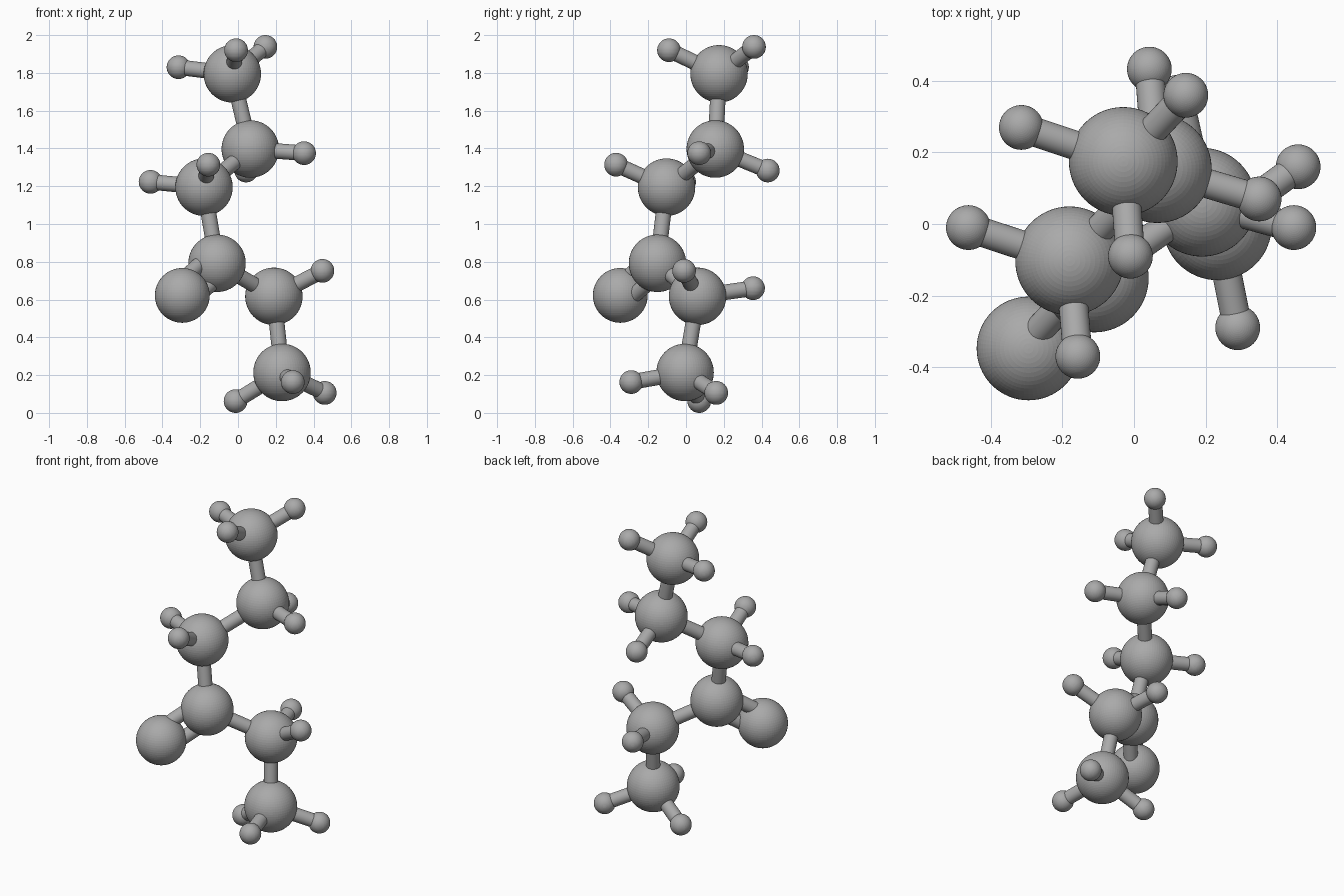
import bpy
from mathutils import Vector

cube = bpy.data.objects.get("Cube")
if cube:
    bpy.data.objects.remove(cube, do_unlink=True)

grey = bpy.data.materials.new("plain grey")
grey.use_nodes = True
colour = (0.4, 0.4, 0.4, 1)
grey.diffuse_color = colour
grey.node_tree.nodes["Principled BSDF"].inputs["Base Color"].default_value = colour

CARBON_R, OXYGEN_R, HYDROGEN_R, BOND_R = 0.152, 0.145, 0.0625, 0.041


def ball(name, centre, radius):
    bpy.ops.mesh.primitive_uv_sphere_add(segments=64, ring_count=32, radius=radius, location=centre)
    obj = bpy.context.object
    obj.name = name
    obj.data.materials.append(grey)


def bond(name, start, end, offset=Vector()):
    a, b = Vector(start) + offset, Vector(end) + offset
    bpy.ops.mesh.primitive_cylinder_add(vertices=32, radius=BOND_R, depth=(b - a).length,
                                        location=(a + b) / 2)
    obj = bpy.context.object
    obj.name = name
    obj.rotation_euler = (b - a).to_track_quat("Z", "Y").to_euler()
    obj.data.materials.append(grey)
    bpy.ops.object.shade_smooth_by_angle()


# Carbon chain from top to bottom, each with its own hydrogens
chain = [
    ((-0.03, 0.175, 1.795), [(-0.315, 0.27, 1.83), (-0.01, -0.09, 1.92), (0.145, 0.36, 1.9375)]),
    ((0.065, 0.155, 1.397), [(0.35, 0.07, 1.375), (0.043, 0.433, 1.283)]),
    ((-0.18, -0.103, 1.195), [(-0.463, -0.01, 1.223), (-0.157, -0.37, 1.314)]),
    ((-0.111, -0.151, 0.792), []),
    ((0.19, 0.061, 0.617), [(0.447, -0.01, 0.752), (0.125, 0.355, 0.66)]),
    ((0.233, -0.005, 0.214), [(-0.013, 0.07, 0.0625), (0.459, 0.16, 0.106), (0.29, -0.29, 0.163)]),
]
for i, (carbon, hydrogens) in enumerate(chain, 1):
    ball(f"carbon_{i}", carbon, CARBON_R)
    for j, hydrogen in enumerate(hydrogens, 1):
        ball(f"hydrogen_{i}_{j}", hydrogen, HYDROGEN_R)
        bond(f"hydrogen_bond_{i}_{j}", carbon, hydrogen)
    if i < len(chain):
        bond(f"chain_bond_{i}", carbon, chain[i][0])

# Oxygen on a double bond, its two rods lying in the plane of the neighbouring carbons
above, hub, below = (Vector(chain[k][0]) for k in (2, 3, 4))
oxygen = Vector((-0.295, -0.348, 0.622))
ball("oxygen", oxygen, OXYGEN_R)
normal = (above - hub).cross(below - hub)
side = normal.cross(oxygen - hub).normalized() * 0.061
bond("double_bond_upper", hub, oxygen, side)
bond("double_bond_lower", hub, oxygen, -side)
